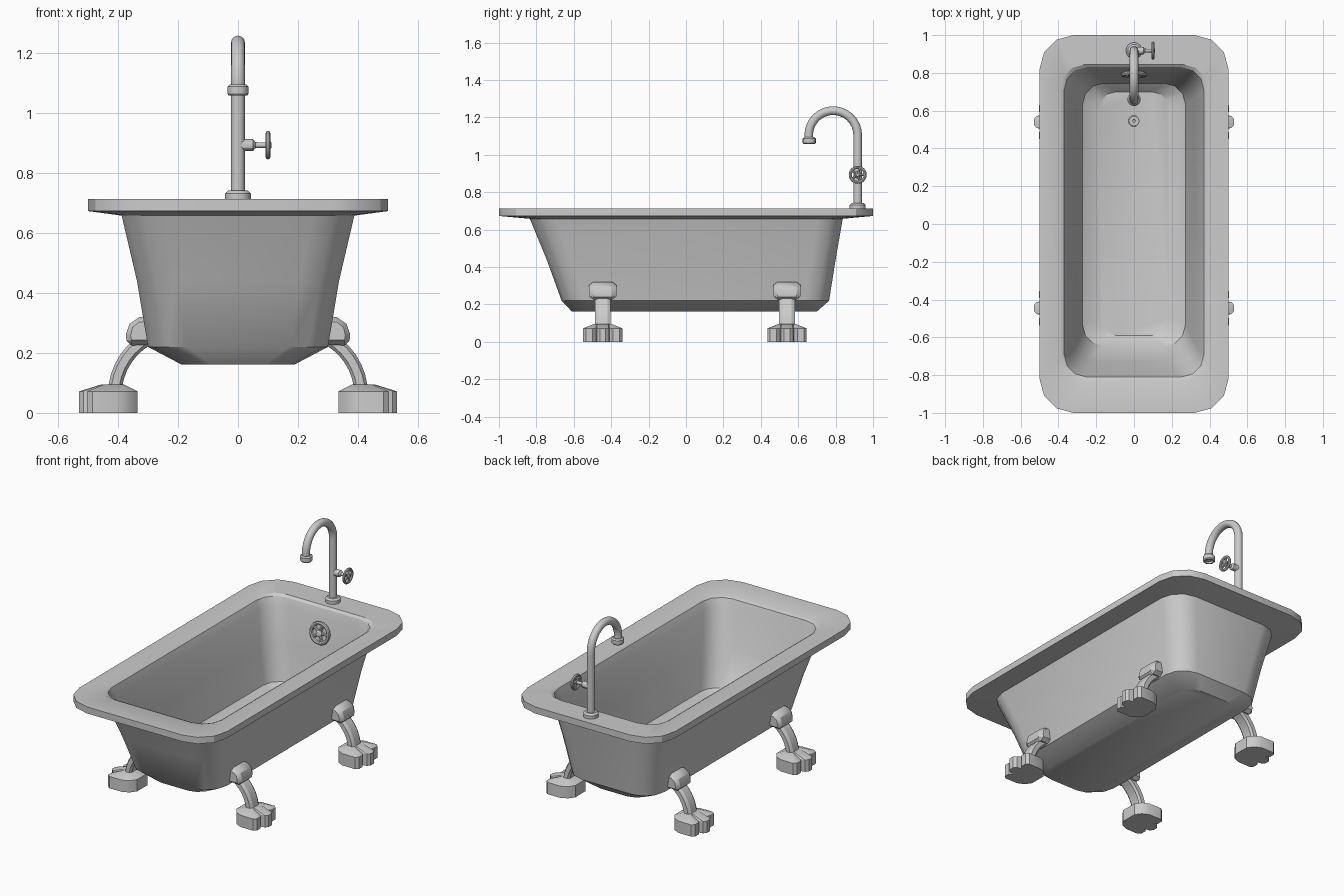
import bpy, bmesh, math
from mathutils import Vector, Matrix

if "Cube" in bpy.data.objects:
    bpy.data.objects.remove(bpy.data.objects["Cube"])


def finish(name, bm, angle=30):
    bmesh.ops.recalc_face_normals(bm, faces=bm.faces)
    me = bpy.data.meshes.new(name)
    bm.to_mesh(me)
    bm.free()
    ob = bpy.data.objects.new(name, me)
    bpy.context.collection.objects.link(ob)
    bpy.ops.object.select_all(action='DESELECT')
    ob.select_set(True)
    bpy.context.view_layer.objects.active = ob
    bpy.ops.object.shade_smooth_by_angle(angle=math.radians(angle))
    return ob


def loft(bm, rings, cap=True, closed=False):
    vs = [[bm.verts.new(p) for p in r] for r in rings]
    n = len(rings[0])
    pairs = list(zip(vs, vs[1:])) + ([(vs[-1], vs[0])] if closed else [])
    for a, b in pairs:
        for i in range(n):
            j = (i + 1) % n
            bm.faces.new((a[i], a[j], b[j], b[i]))
    if cap and not closed:
        bm.faces.new(vs[0])
        bm.faces.new(vs[-1])


def rounded(hx, y0, y1, r, z):
    pts = []
    for cx, cy, s in ((hx - r, y1 - r, 0), (r - hx, y1 - r, 90),
                      (r - hx, y0 + r, 180), (hx - r, y0 + r, 270)):
        for k in range(4):
            a = math.radians(s + 30 * k)
            pts.append((cx + r * math.cos(a), cy + r * math.sin(a), z))
    return pts


def turned(bm, origin, axis, profile, n=16):
    """Revolve (distance, radius) pairs about an axis."""
    q = Vector(axis).to_track_quat('Z', 'Y')
    loft(bm, [[Vector(origin) + q @ Vector((r * math.cos(2 * math.pi * i / n),
                                            r * math.sin(2 * math.pi * i / n), d))
               for i in range(n)] for d, r in profile])


def wheel(bm, origin, axis, R, r, spokes, hub):
    q = Vector(axis).to_track_quat('Z', 'Y')
    o = Vector(origin)
    rings = []
    for i in range(24):
        a = 2 * math.pi * i / 24
        rings.append([o + q @ Vector(((R + r * math.cos(t)) * math.cos(a),
                                      (R + r * math.cos(t)) * math.sin(a), r * math.sin(t)))
                      for t in [math.pi / 4 * k for k in range(8)]])
    loft(bm, rings, closed=True)
    for i in range(spokes):
        a = 2 * math.pi * i / spokes
        turned(bm, o, q @ Vector((math.cos(a), math.sin(a), 0)),
               [(0, r * .75), (R, r * .75)], 8)
    turned(bm, o, axis, [(-r, hub), (r, hub), (r * 1.5, hub * .6)], 12)


# tub: one lofted shell, outside base -> rim -> inside floor
bm = bmesh.new()
loft(bm, [rounded(*s) for s in (
    (.19, -.61, .70, .10, .162), (.30, -.665, .765, .13, .22),
    (.337, -.745, .80, .13, .44), (.388, -.835, .838, .14, .658),
    (.50, -1, 1, .18, .673), (.50, -1, 1, .18, .713),
    (.39, -.835, .845, .13, .712), (.37, -.81, .83, .12, .70),
    (.352, -.795, .815, .12, .65), (.315, -.73, .785, .12, .44),
    (.272, -.645, .745, .11, .235), (.185, -.59, .70, .09, .185))])
finish("tub", bm)

# claw feet, one set for each side and end
PAW = [(.335, .05), (.36, .085), (.40, .104), (.485, .105), (.503, .09), (.503, .055),
       (.485, .037), (.515, .032), (.53, .015)]
PAW = PAW + [(x, -y) for x, y in reversed(PAW)]
for end, yc in (("front", -.445), ("back", .54)):
    for side, sx in (("right", 1), ("left", -1)):
        P = lambda x, y, z: (sx * x, yc + y, z)
        bm = bmesh.new()
        top = [(.41 + (x - .41) * .38, max(-.053, min(.053, y))) for x, y in PAW]
        loft(bm, [[P(x, y, 0) for x, y in PAW], [P(x, y, .072) for x, y in PAW],
                  [P(x, y * .9, .095) for x, y in top]])
        finish(f"{end}_{side}_paw", bm)

        # curved strut with chamfered edges
        bm = bmesh.new()
        rings = []
        for i in range(7):
            a = math.radians(8 + 52 * i / 6)
            c = (.195 + .215 * math.cos(a), .06 + .215 * math.sin(a))
            rings.append([P(c[0] + u * math.cos(a), v, c[1] + u * math.sin(a))
                          for u, v in ((-.022, -.03), (-.012, -.042), (.014, -.042), (.024, -.025),
                                       (.024, .025), (.014, .042), (-.012, .042), (-.022, .03))])
        loft(bm, rings)
        finish(f"{end}_{side}_leg", bm)

        # knuckle joining the leg to the tub
        bm = bmesh.new()
        for y, pts in ((.05, ((.30, .322), (.328, .32), (.362, .297), (.374, .262),
                              (.372, .24), (.355, .225), (.29, .228))),
                       (.073, ((.30, .305), (.33, .303), (.352, .285), (.358, .258),
                               (.355, .243), (.29, .243)))):
            for x, z in pts:
                bm.verts.new(P(x, y, z))
                bm.verts.new(P(x, -y, z))
        bmesh.ops.convex_hull(bm, input=bm.verts)
        finish(f"{end}_{side}_knuckle", bm)

# swan-neck tap pipe
path = [(.918, .72), (.918, .9), (.918, 1.08)]
path += [(.787 + .131 * math.cos(math.radians(a)), 1.105 + .131 * math.sin(math.radians(a)))
         for a in range(0, 181, 12)]
path += [(.66, 1.07)]
rings = []
for i, (y, z) in enumerate(path):
    a, b = path[max(i - 1, 0)], path[min(i + 1, len(path) - 1)]
    t = Vector((0, b[0] - a[0], b[1] - a[1])).normalized()
    u = Vector((1, 0, 0))
    v = t.cross(u)
    rings.append([Vector((0, y, z)) + .023 * (math.cos(k * math.pi / 8) * u + math.sin(k * math.pi / 8) * v)
                  for k in range(16)])
bm = bmesh.new()
loft(bm, rings)
finish("tap_pipe", bm)

# tap base and hollow spout collar
bm = bmesh.new()
turned(bm, (0, .918, .70), (0, 0, 1), [(0, .043), (.032, .043), (.042, .033), (.042, .02)])
finish("tap_base", bm)
bm = bmesh.new()
turned(bm, (0, .659, 1.058), (0, 0, 1),
       [(.012, .02), (0, .022), (0, .03), (.006, .035), (.03, .035), (.037, .028), (.037, .02)])
finish("spout_collar", bm)

# valve stem and hand wheel
bm = bmesh.new()
turned(bm, (0, .918, .893), (1, 0, 0), [(.01, .02), (.05, .02), (.058, .01), (.112, .008)], 12)
finish("valve_stem", bm)
bm = bmesh.new()
wheel(bm, (.1, .918, .893), (1, 0, 0), .04, .008, 5, .013)
finish("valve_wheel", bm)

# overflow cover on the back wall and drain in the floor
axis = Vector((0, -1, .14)).normalized()
spot = Vector((0, .79, .565))
bm = bmesh.new()
wheel(bm, spot, axis, .058, .011, 5, .02)
turned(bm, spot, axis, [(-.02, .06), (-.004, .06)], 24)
finish("overflow_cover", bm)
bm = bmesh.new()
turned(bm, (0, .545, .18), (0, 0, 1), [(0, .03), (.008, .03), (.011, .026), (.011, .009), (.007, .007)])
finish("drain", bm)
